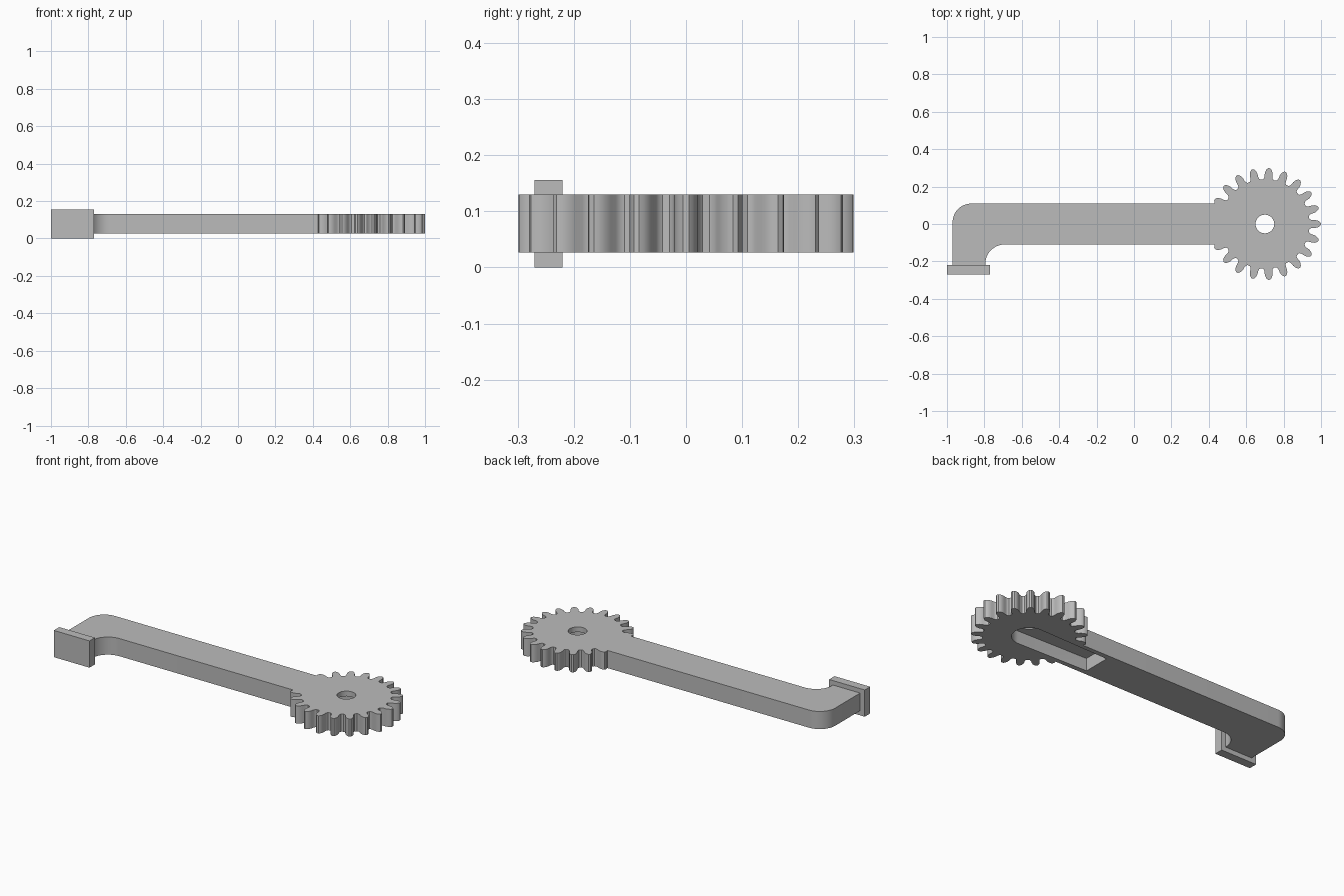
import bpy, bmesh, math

cube = bpy.data.objects.get("Cube")
if cube:
    bpy.data.objects.remove(cube, do_unlink=True)

GREY = (0.5, 0.5, 0.5, 1)
grey = bpy.data.materials.new("plain grey")
grey.use_nodes = True
grey.diffuse_color = GREY
grey.node_tree.nodes["Principled BSDF"].inputs["Base Color"].default_value = GREY

GEAR_X, TEETH = 0.7, 21
BOTTOM, TOP = 0.027, 0.13
HALF = 0.109          # half the arm width


def arc(cx, cy, r, start, end, steps=12):
    """Points on an arc, angles in degrees."""
    angles = [math.radians(start + (end - start) * i / steps) for i in range(steps + 1)]
    return [(cx + r * math.cos(a), cy + r * math.sin(a)) for a in angles]


def prism(name, outline, z0, z1):
    """Extrude a closed outline between two heights."""
    bm = bmesh.new()
    face = bm.faces.new([bm.verts.new((x, y, z0)) for x, y in outline])
    ext = bmesh.ops.extrude_face_region(bm, geom=[face])
    for v in ext["geom"]:
        if isinstance(v, bmesh.types.BMVert):
            v.co.z = z1
    bmesh.ops.recalc_face_normals(bm, faces=bm.faces)
    mesh = bpy.data.meshes.new(name)
    bm.to_mesh(mesh)
    bm.free()
    obj = bpy.data.objects.new(name, mesh)
    bpy.context.collection.objects.link(obj)
    mesh.materials.append(grey)
    return obj


def activate(obj):
    bpy.ops.object.select_all(action="DESELECT")
    obj.select_set(True)
    bpy.context.view_layer.objects.active = obj


# Gear teeth, counter-clockwise; the ones buried in the arm are left out
flank = [(0.237, 0.029), (0.242, 0.024), (0.253, 0.021), (0.268, 0.021),
         (0.282, 0.018), (0.293, 0.012), (0.299, 0.005)]
tooth = [(r, -w) for r, w in flank] + [(r, w) for r, w in reversed(flank)]
gear = []
for i in range(-(TEETH // 2), TEETH // 2 + 1):
    a = math.tau * i / TEETH
    for r, w in tooth:
        x = GEAR_X + r * math.cos(a) - w * math.sin(a)
        y = r * math.sin(a) + w * math.cos(a)
        if x > GEAR_X or abs(y) > HALF:
            gear.append((x, y))

# Bent arm joined to the gear in one outline
outline = gear + [(gear[-1][0], HALF)]
outline += arc(-0.87, HALF - 0.1, 0.1, 90, 180)
outline += [(-0.97, -0.225), (-0.795, -0.225)]
outline += arc(-0.69, -HALF - 0.105, 0.105, 180, 90)
outline += [(gear[0][0], -HALF)]
body = prism("gear_arm", outline, BOTTOM, TOP)

# Shaft hole, and the underside recess with one round end
hole = prism("shaft_hole_cutter", arc(GEAR_X, 0, 0.05, 0, 348.75, 31), 0, 0.2)
recess = prism("recess_cutter",
               arc(GEAR_X, 0, 0.09, -90, 90, 24) + [(0.25, 0.08), (0.25, -0.08)],
               -0.05, 0.1)
activate(body)
for cutter in (recess, hole):
    cutter.hide_render = True
    cut = body.modifiers.new("cut", "BOOLEAN")
    cut.operation = "DIFFERENCE"
    cut.solver = "EXACT"
    cut.object = cutter
    bpy.ops.object.modifier_apply(modifier=cut.name)
    bpy.data.objects.remove(cutter, do_unlink=True)
bpy.ops.object.shade_smooth_by_angle(angle=math.radians(30))

# Flat pad on the bent end
prism("end_pad", [(-1, -0.27), (-0.77, -0.27), (-0.77, -0.22), (-1, -0.22)], 0, 0.156)
